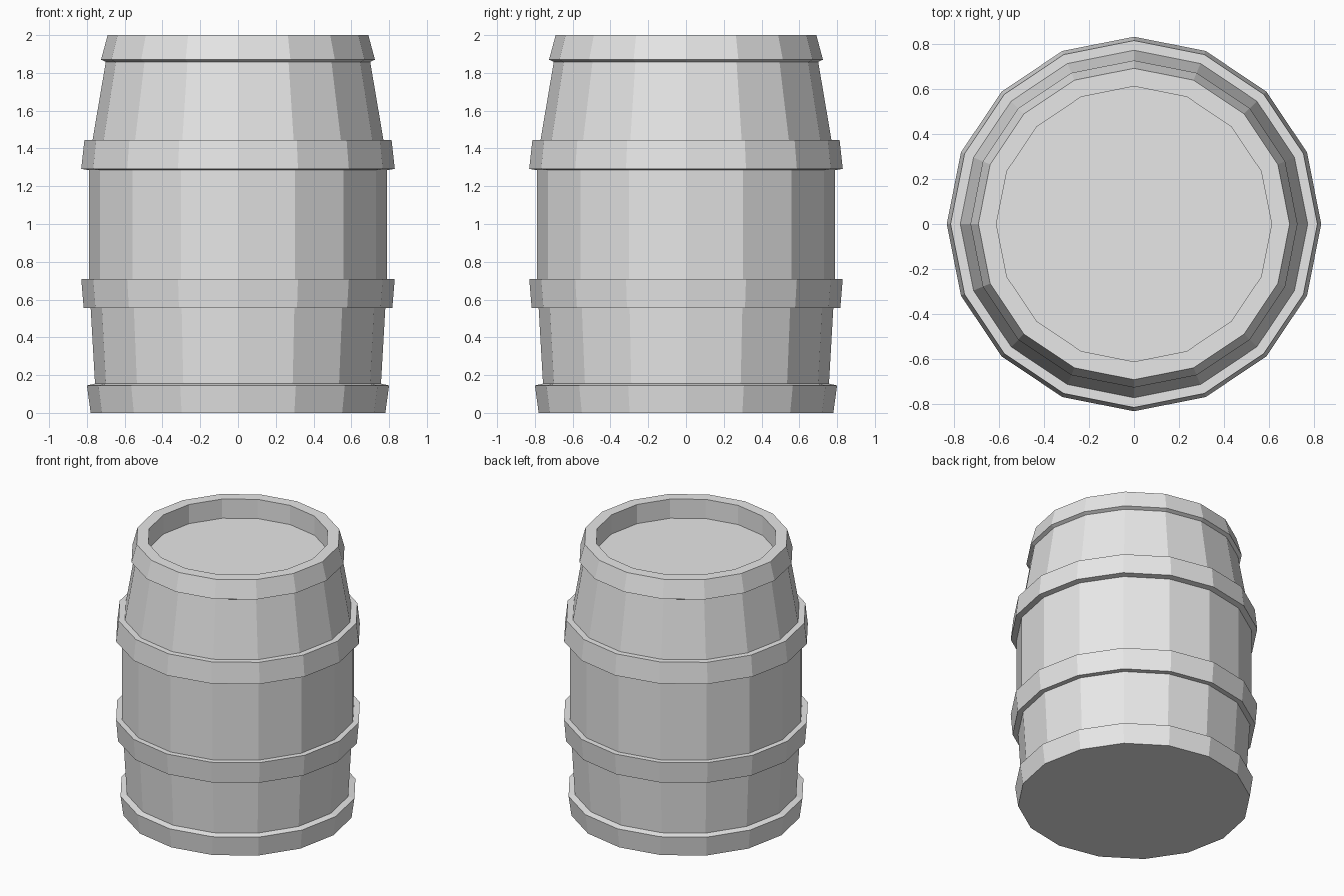
import bpy
import bmesh
from math import cos, sin, pi

SIDES = 16

if "Cube" in bpy.data.objects:
    bpy.data.objects.remove(bpy.data.objects["Cube"], do_unlink=True)

# Single plain grey
grey = bpy.data.materials.new("plain_grey")
grey.use_nodes = True
colour = (0.8, 0.8, 0.8, 1.0)
grey.diffuse_color = colour
grey.node_tree.nodes["Principled BSDF"].inputs["Base Color"].default_value = colour


def lathe(name, profile, closed):
    """Turn (radius, height) points around z; open profiles get end caps."""
    bm = bmesh.new()
    rings = []
    for r, z in profile:
        angles = [2 * pi * i / SIDES for i in range(SIDES)]
        rings.append([bm.verts.new((r * cos(a), r * sin(a), z)) for a in angles])
    pairs = list(zip(rings, rings[1:]))
    if closed:
        pairs.append((rings[-1], rings[0]))
    else:
        bm.faces.new(rings[0])
        bm.faces.new(rings[-1])
    for low, high in pairs:
        for i in range(SIDES):
            j = (i + 1) % SIDES
            bm.faces.new((low[i], low[j], high[j], high[i]))
    bmesh.ops.recalc_face_normals(bm, faces=bm.faces)
    mesh = bpy.data.meshes.new(name)
    bm.to_mesh(mesh)
    bm.free()
    mesh.materials.append(grey)
    obj = bpy.data.objects.new(name, mesh)
    bpy.context.collection.objects.link(obj)
    return obj


# Barrel body with its sunken lid
lathe("barrel_body", [(0.75, 0), (0.757, 0.155), (0.78, 0.555), (0.79, 0.71),
                      (0.79, 1.285), (0.77, 1.445), (0.70, 1.858)], False)

# Hoops, each a closed band: inner bottom, outer bottom, outer top, inner top
hoops = {
    "bottom_hoop": [(0.75, 0), (0.78, 0), (0.80, 0.145), (0.757, 0.155)],
    "lower_hoop": [(0.78, 0.555), (0.817, 0.555), (0.83, 0.71), (0.79, 0.71)],
    "upper_hoop": [(0.79, 1.285), (0.83, 1.292), (0.813, 1.445), (0.77, 1.445)],
    "top_rim": [(0.61, 1.85), (0.70, 1.858), (0.725, 1.87), (0.69, 2), (0.61, 2)],
}
for name, profile in hoops.items():
    lathe(name, profile, True)
